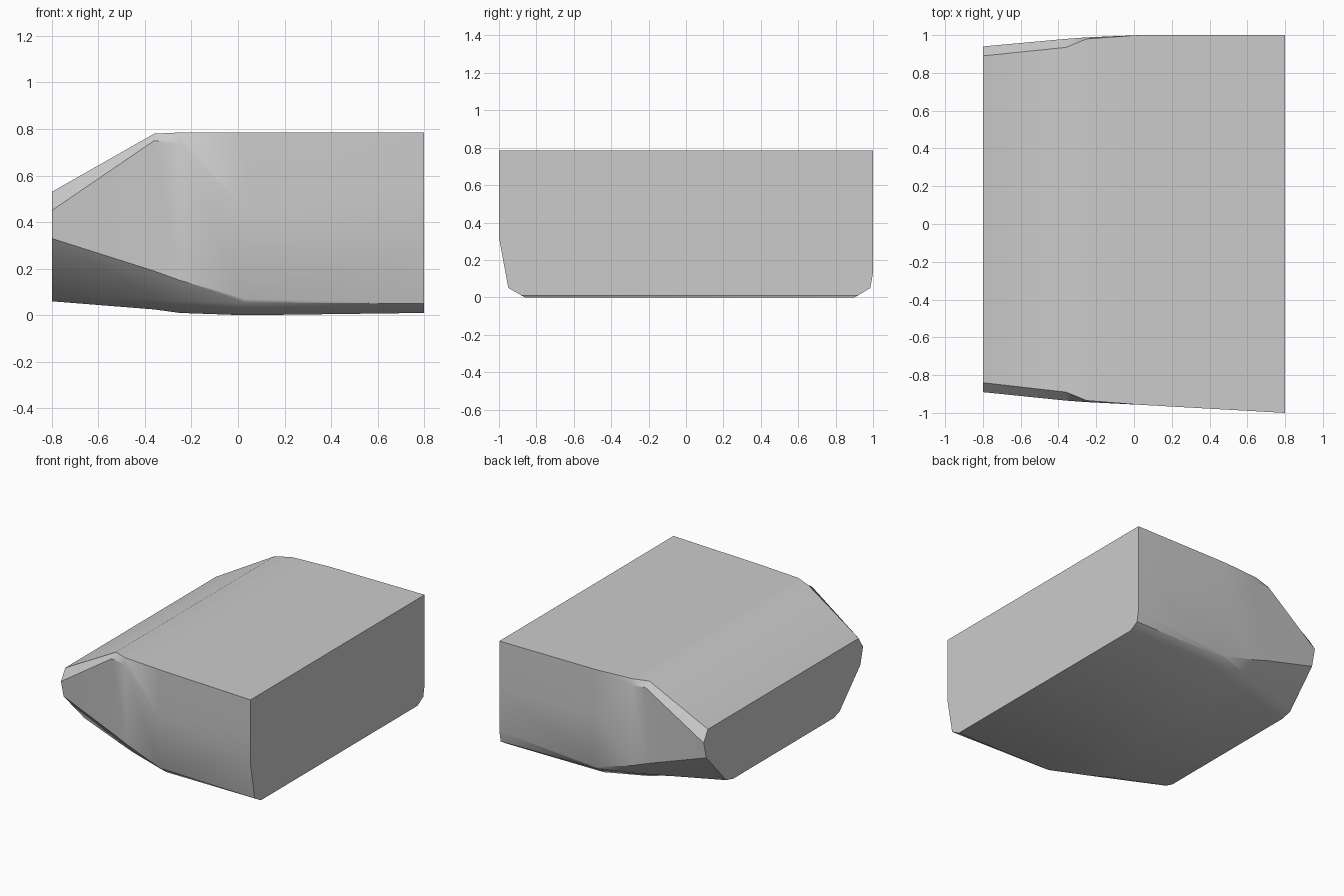
import bpy, bmesh, math

cube = bpy.data.objects.get("Cube")
if cube:
    bpy.data.objects.remove(cube, do_unlink=True)

# Single grey finish
grey = bpy.data.materials.new("plain_grey")
grey.use_nodes = True
colour = (0.6, 0.6, 0.6, 1)
grey.diffuse_color = colour
grey.node_tree.nodes["Principled BSDF"].inputs["Base Color"].default_value = colour

# Cross-sections from the tapered end to the flat end. Each side runs
# top edge, shoulder, low crease, chamfer, bottom edge as (distance, height).
stations = [
    (-0.8, [(.84, .53), (.89, .45), (.86, .33), (.62, .08), (.55, .06)],
           [(.89, .53), (.94, .45), (.91, .33), (.68, .08), (.60, .06)]),
    (-.36, [(.89, .78), (.935, .75), (.91, .19), (.80, .065), (.71, .025)],
           [(.935, .78), (.98, .75), (.96, .19), (.85, .065), (.76, .025)]),
    (-.25, [(.935, .785), (.943, .74), (.92, .15), (.84, .06), (.75, .01)],
           [(.98, .785), (.988, .74), (.97, .15), (.89, .06), (.80, .01)]),
    (0.03, [(.957, .785), (.957, .45), (.942, .07), (.935, .055), (.86, 0)],
           [(1, .785), (1, .45), (.985, .07), (.98, .055), (.90, 0)]),
    (0.80, [(1, .785), (1, .55), (1, .32), (.95, .05), (.88, .01)],
           [(1, .785), (1, .45), (1, .13), (.985, .05), (.92, .01)]),
]

# Loft the body through the cross-sections and close both ends
bm = bmesh.new()
rings = []
for x, near, far in stations:
    outline = [(-d, z) for d, z in near] + [(d, z) for d, z in reversed(far)]
    rings.append([bm.verts.new((x, y, z)) for y, z in outline])
for a, b in zip(rings, rings[1:]):
    for i in range(len(a)):
        j = (i + 1) % len(a)
        bm.faces.new((a[i], a[j], b[j], b[i]))
bm.faces.new(rings[0])
bm.faces.new(rings[-1])
bmesh.ops.recalc_face_normals(bm, faces=bm.faces)

mesh = bpy.data.meshes.new("tapered_body")
bm.to_mesh(mesh)
bm.free()
mesh.materials.append(grey)
body = bpy.data.objects.new("tapered_body", mesh)
bpy.context.collection.objects.link(body)

# Soft shading on shallow creases, crisp ends and top edges
bpy.ops.object.select_all(action="DESELECT")
body.select_set(True)
bpy.context.view_layer.objects.active = body
bpy.ops.object.shade_smooth_by_angle(angle=math.radians(35))
